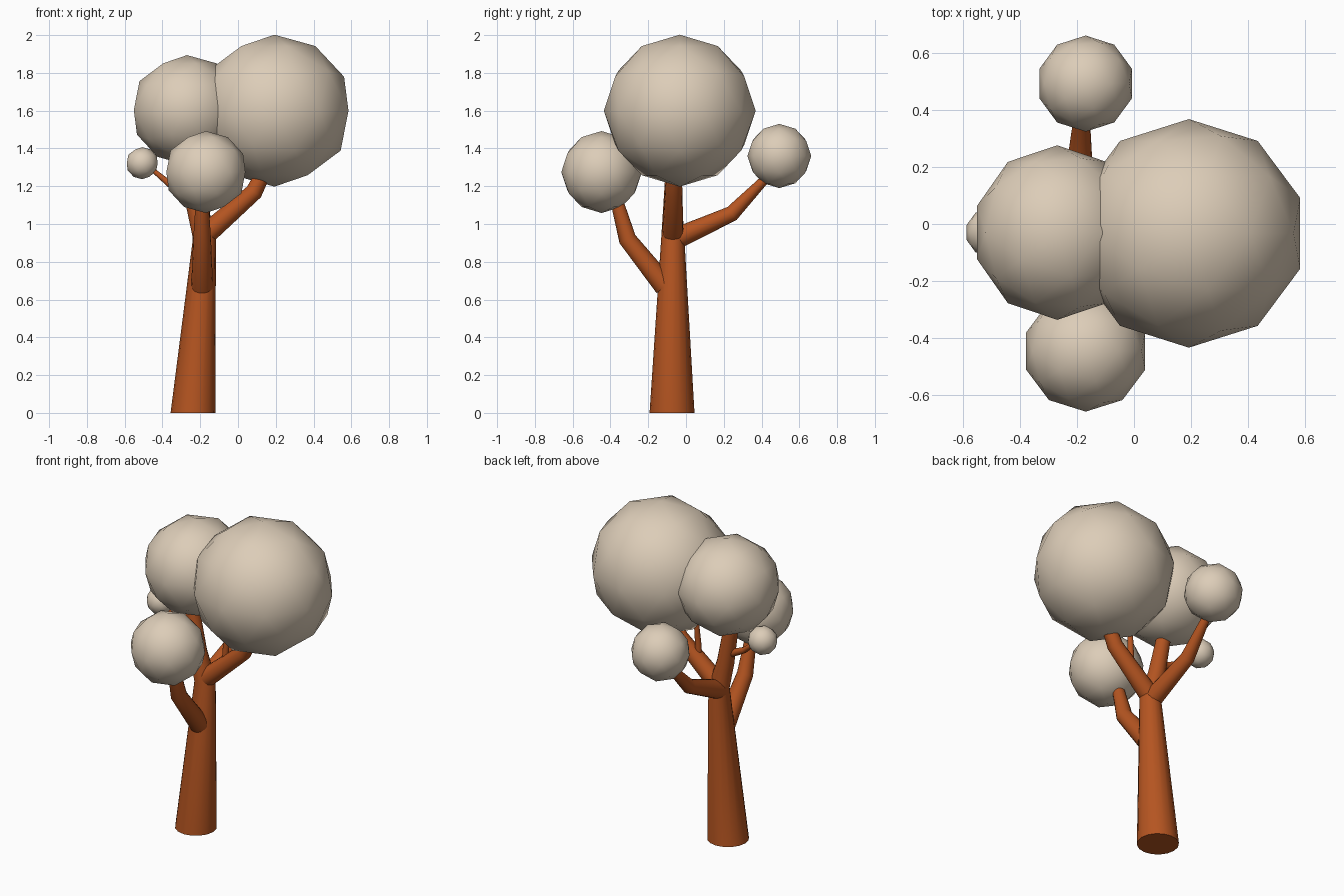
import bpy, bmesh, math
from mathutils import Vector

if "Cube" in bpy.data.objects:
    bpy.data.objects.remove(bpy.data.objects["Cube"])


def material(name, color):
    m = bpy.data.materials.new(name)
    m.diffuse_color = color
    m.use_nodes = True
    m.node_tree.nodes["Principled BSDF"].inputs["Base Color"].default_value = m.diffuse_color
    return m


bark = material("bark", (0.46, 0.09, 0.015, 1))
leaf = material("leaf", (0.72, 0.61, 0.48, 1))


def finish(bm, name, mat):
    bmesh.ops.recalc_face_normals(bm, faces=bm.faces[:])
    me = bpy.data.meshes.new(name)
    bm.to_mesh(me)
    bm.free()
    me.materials.append(mat)
    ob = bpy.data.objects.new(name, me)
    bpy.context.collection.objects.link(ob)
    bpy.context.view_layer.objects.active = ob
    ob.select_set(True)
    bpy.ops.object.shade_smooth_by_angle(angle=math.radians(50))
    ob.select_set(False)


def limb(name, points, start_dir=None, sides=16):
    """Tapered tube through points (x, y, z, radius)."""
    bm = bmesh.new()
    pts = [Vector(p[:3]) for p in points]
    rings = []
    for i, p in enumerate(pts):
        a = (p - pts[i - 1]).normalized() if i else Vector()
        b = (pts[i + 1] - p).normalized() if i + 1 < len(pts) else Vector()
        t = (a + b).normalized()
        if i == 0 and start_dir:
            t = Vector(start_dir)
        q = Vector((0, 0, 1)).rotation_difference(t)
        r = points[i][3]
        rings.append([bm.verts.new(p + q @ Vector((r * math.cos(k * math.tau / sides),
                                                   r * math.sin(k * math.tau / sides), 0)))
                      for k in range(sides)])
    for lo, hi in zip(rings, rings[1:]):
        for k in range(sides):
            n = (k + 1) % sides
            bm.faces.new((lo[k], lo[n], hi[n], hi[k]))
    bm.faces.new(rings[0][::-1])
    bm.faces.new(rings[-1])
    finish(bm, name, bark)


def foliage(name, center, radii):
    bm = bmesh.new()
    bmesh.ops.create_icosphere(bm, subdivisions=2, radius=1)
    for v in bm.verts:
        v.co = Vector(c + r * x for c, r, x in zip(center, radii, v.co))
    finish(bm, name, leaf)


# Trunk, continuing into the left crown
limb("trunk", [(-.238, -.074, 0, .119), (-.178, -.07, .93, .061),
               (-.225, -.07, 1.1, .05), (-.29, -.06, 1.45, .038)], (0, 0, 1))

# Main branches
limb("right_branch", [(-.16, -.07, .955, .056), (.085, -.065, 1.17, .046), (.16, -.06, 1.32, .036)])
limb("back_branch", [(-.185, -.06, .92, .057), (-.19, .243, 1.055, .042), (-.18, .46, 1.28, .02)])
limb("front_branch", [(-.19, -.11, .67, .058), (-.19, -.31, .92, .047), (-.19, -.38, 1.17, .031)])

# Twigs
limb("left_twig", [(-.24, -.07, 1.15, .025), (-.36, -.06, 1.21, .018), (-.48, -.035, 1.31, .01)])
limb("inner_twig", [(-.04, -.07, 1.06, .02), (-.035, -.07, 1.16, .018), (-.02, -.06, 1.4, .012)])

# Foliage balls
foliage("right_foliage", (.193, -.033, 1.6), (.412, .402, .402))
foliage("left_foliage", (-.27, -.03, 1.603), (.296, .307, .291))
foliage("front_foliage", (-.17, -.447, 1.275), (.22, .213, .217))
foliage("back_foliage", (-.17, .494, 1.36), (.171, .169, .17))
foliage("small_foliage", (-.507, -.03, 1.322), (.086, .086, .085))
